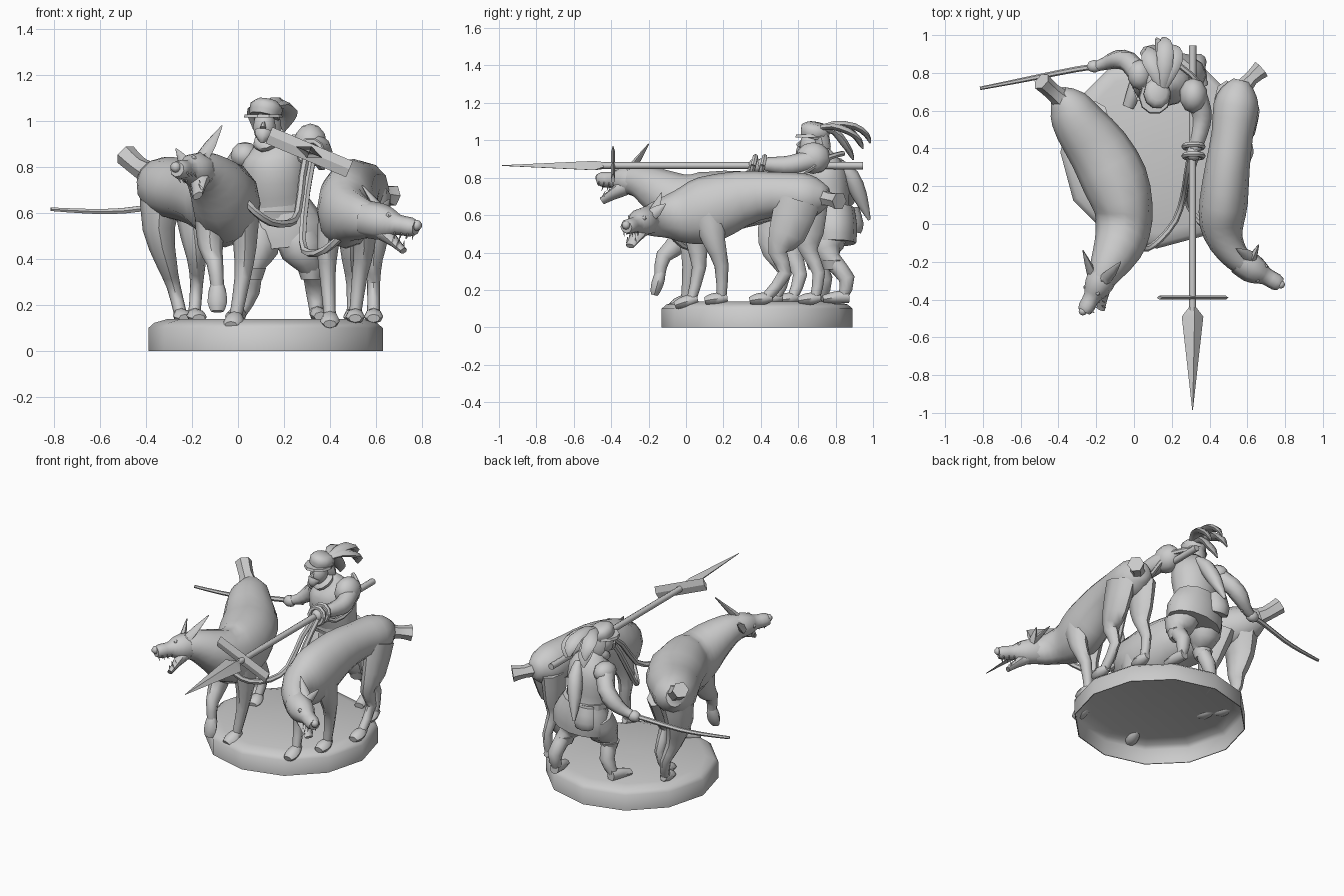
import bpy, bmesh, math
from mathutils import Vector as V

def finish(name, bm, angle=50):
    bmesh.ops.recalc_face_normals(bm, faces=bm.faces)
    me = bpy.data.meshes.new(name)
    bm.to_mesh(me)
    bm.free()
    me.shade_smooth()
    me.set_sharp_from_angle(angle=math.radians(angle))
    ob = bpy.data.objects.new(name, me)
    bpy.context.collection.objects.link(ob)
    return ob

def skin(name, rings, angle=50):
    bm = bmesh.new()
    rs = [[bm.verts.new(p) for p in r] for r in rings]
    n = len(rs[0])
    for a, b in zip(rs, rs[1:]):
        for i in range(n):
            bm.faces.new((a[i], a[(i + 1) % n], b[(i + 1) % n], b[i]))
    bm.faces.new(rs[0])
    bm.faces.new(rs[-1])
    return finish(name, bm, angle)

def spline(p, sub):
    p = [list(q) + [q[3]] * (5 - len(q)) for q in p]
    out = []
    for i in range(len(p) - 1):
        a, b, c, d = p[max(i - 1, 0)], p[i], p[i + 1], p[min(i + 2, len(p) - 1)]
        for k in range(sub):
            t = k / sub
            out.append([0.5 * (2 * B + (C - A) * t + (2 * A - 5 * B + 4 * C - D) * t * t
                        + (3 * B - A - 3 * C + D) * t ** 3) for A, B, C, D in zip(a, b, c, d)])
    return out + [p[-1]]

def loft(name, pts, n=8, ref=(0, 0, 1), sub=2, angle=50):
    """Elliptical tube through points (x, y, z, half width, half height)."""
    p = spline(pts, sub)
    rings = []
    for i, q in enumerate(p):
        t = (V(p[min(i + 1, len(p) - 1)][:3]) - V(p[max(i - 1, 0)][:3])).normalized()
        s = t.cross(V(ref)).normalized()
        u = s.cross(t)
        rings.append([V(q[:3]) + s * max(q[3], .001) * math.cos(2 * math.pi * k / n)
                      + u * max(q[4], .001) * math.sin(2 * math.pi * k / n) for k in range(n)])
    return skin(name, rings, angle)

def ball(name, c, r, seg=10):
    bm = bmesh.new()
    bmesh.ops.create_uvsphere(bm, u_segments=seg, v_segments=seg * 2 // 3, radius=1)
    r = r if isinstance(r, tuple) else (r, r, r)
    bmesh.ops.scale(bm, vec=r, verts=bm.verts)
    bmesh.ops.translate(bm, vec=c, verts=bm.verts)
    return finish(name, bm)

FWD = (0, -1, 0)

# Twelve-sided hollow base, a thin shell
prof = [(.02, .13), (.425, .13), (.48, .115), (.503, .095), (.505, 0),
        (.51, 0), (.51, .10), (.485, .122), (.43, .138), (.02, .138)]
skin("base", [[V((.12 + r * math.cos(math.tau * k / 12), .38 + r * math.sin(math.tau * k / 12), z))
               for k in range(12)] for r, z in prof], 60)

def head(tag, base, nose, jaw, ears):
    b, n, j = V(base), V(nose), V(jaw)
    f = (n - b).normalized()
    d = j - b
    u = -(d - f * d.dot(f)).normalized()
    s = f.cross(u)
    ring = lambda end, t, w, h: (*b.lerp(end, t), w, h)
    loft(tag + "_skull", [ring(n, -.15, .07, .08), ring(n, .2, .078, .08), ring(n, .45, .063, .064),
                          ring(n, .62, .046, .044), ring(n, .88, .045, .042), ring(n, 1, .035, .032)], 8, u)
    loft(tag + "_jaw", [ring(j, 0, .05, .05), ring(j, .4, .046, .04),
                        ring(j, .7, .036, .023), ring(j, 1, .026, .015)], 8, u)
    ball(tag + "_nose", n + u * .012, .024, 8)
    for sx in (-1, 1):
        ball(tag + "_eye", b.lerp(n, .46) + s * sx * .042 + u * .034, .013, 6)
        for t in (.62, .76, .9):
            for end, up, l in ((n, -1, .055), (j, 1, .035)):
                p = b.lerp(end, t) + s * sx * .025
                q = p + u * up * l
                loft(tag + "_tooth", [(*p, .009), (*q, .001)], 4, f, 1)
    for e in ears:
        sgn = 1 if (V(e) - b).dot(s) > 0 else -1
        p = b.lerp(n, .1) + s * sgn * .045 + u * .04
        m = p.lerp(V(e), .4)
        loft(tag + "_ear", [(*p, .033, .025), (*m, .028, .016), (*e, .003, .003)], 6, f)

def leg(tag, pts, toe):
    loft(tag, pts, 8, FWD)
    x, y, z = pts[-1][:3]
    d = V(toe)
    c = [V((x, y, z)) + d * t for t in (-.35, .1, .65, 1)]
    loft(tag + "_paw", [(*c[0], .02, .02), (*(c[1] - V((0, 0, .005))), .037, .032),
                        (*(c[2] - V((0, 0, .012))), .042, .03), (*(c[3] - V((0, 0, .018))), .028, .018)], 8)

# Left hound: raised, snarling head
loft("left_hound_body", [(-.40, .69, .76, .05, .06), (-.35, .63, .735, .11, .11), (-.29, .53, .71, .14, .135),
     (-.185, .39, .69, .165, .14), (-.10, .23, .675, .175, .165), (-.055, .08, .64, .155, .19),
     (-.06, -.04, .665, .145, .165), (-.088, -.13, .72, .13, .13), (-.14, -.23, .775, .098, .095),
     (-.17, -.29, .785, .075, .08)], 12)
head("left_hound", (-.16, -.27, .785), (-.265, -.465, .79), (-.175, -.45, .675),
     [(-.07, -.20, .98), (-.27, -.14, .88)])
loft("left_hound_tail", [(-.36, .64, .76, .06), (-.43, .70, .80, .045), (-.49, .755, .855, .05)], 6)
leg("left_hound_hind_outer", [(-.33, .58, .70, .10, .12), (-.345, .56, .53, .07, .10),
    (-.31, .57, .38, .045, .055), (-.28, .61, .28, .03, .038), (-.25, .57, .16, .028)], (.02, -.09, 0))
leg("left_hound_hind_inner", [(-.21, .54, .68, .08, .12), (-.19, .47, .50, .06, .09),
    (-.18, .46, .40, .042, .05), (-.18, .53, .29, .028, .035), (-.19, .48, .16, .027)], (.02, -.09, 0))
leg("left_hound_fore_planted", [(.03, .04, .62, .065, .11), (.03, .03, .45, .05, .065),
    (.02, .02, .32, .035, .04), (-.01, 0, .15, .027)], (-.02, -.08, -.02))
leg("left_hound_fore_raised", [(-.12, .02, .60, .07, .11), (-.12, -.03, .46, .055, .065),
    (-.10, -.12, .38, .036, .042), (-.09, -.14, .28, .029)], (0, -.03, -.09))

# Right hound: lowered head turned outward
loft("right_hound_body", [(.57, .76, .70, .045, .05), (.555, .70, .70, .095, .10), (.54, .62, .70, .12, .125),
     (.52, .47, .71, .11, .12), (.495, .3, .69, .118, .148), (.475, .12, .63, .128, .18),
     (.465, 0, .60, .118, .155), (.49, -.10, .59, .092, .115), (.545, -.18, .575, .072, .09),
     (.60, -.22, .565, .065, .07)], 12)
head("right_hound", (.58, -.21, .57), (.775, -.32, .535), (.72, -.30, .435),
     [(.54, -.13, .72), (.66, -.11, .66)])
loft("right_hound_tail", [(.56, .70, .70, .055), (.62, .77, .685, .038), (.675, .82, .675, .05)], 6)
leg("right_hound_hind_outer", [(.60, .60, .68, .065, .12), (.60, .54, .50, .055, .10),
    (.59, .49, .40, .04, .05), (.59, .53, .29, .028, .036), (.59, .43, .16, .028)], (0, -.09, 0))
leg("right_hound_hind_inner", [(.49, .66, .68, .065, .10), (.49, .65, .50, .052, .085),
    (.49, .66, .40, .038, .045), (.50, .71, .29, .028, .034), (.50, .69, .16, .027)], (0, -.09, 0))
leg("right_hound_fore_outer", [(.54, .12, .62, .06, .10), (.55, .15, .46, .047, .06),
    (.53, .19, .33, .034, .038), (.51, .19, .16, .026)], (0, -.09, 0))
leg("right_hound_fore_inner", [(.41, .10, .60, .06, .10), (.39, .06, .45, .047, .06),
    (.39, .07, .32, .034, .038), (.40, .03, .15, .026)], (0, -.09, -.015))

# Leashes gathered at the hand
loft("left_leash", [(.30, .38, .86, .017), (.28, .26, .76, .017), (.26, .14, .60, .017), (.22, .02, .555, .017),
     (.14, -.08, .56, .017), (.07, -.13, .61, .017), (.01, -.12, .68, .017)], 6)
loft("right_leash", [(.33, .36, .86, .017), (.30, .26, .70, .017), (.28, .14, .48, .017), (.31, .06, .425, .017),
     (.38, -.02, .44, .017), (.45, -.08, .50, .017)], 6, (1, 0, 0))
loft("slack_leash", [(.32, .38, .86, .015), (.36, .48, .80, .015), (.37, .62, .82, .015), (.35, .74, .90, .015),
     (.24, .84, .93, .015)], 6)
for i in range(2):
    y = .36 + .05 * i
    loft("leash_wrap", [(.315 + .05 * math.cos(t), y + .012 * math.sin(t), .865 + .05 * math.sin(t), .015)
                        for t in [math.tau * k / 10 for k in range(11)]], 6, (0, 1, 0), 1)

# Boar spear with tilted crossbar
loft("spear_shaft", [(.31, .945, .865, .02), (.31, -.47, .865, .018)], 8, sub=1)
a = V((math.cos(.4), 0, -math.sin(.4)))
up = (math.sin(.4), 0, math.cos(.4))
loft("spear_head", [(.31, -.44, .865, .02), (.31, -.49, .865, .062, .027), (.31, -.985, .865, .002)], 4, up, 1, 20)
c = V((.31, -.39, .865))
loft("spear_crossbar", [(*(c - a * .19), .038, .011), (*(c + a * .19), .038, .011)], 4, (0, 1, 0), 1, 20)

# Handler: legs, breeches, boots
def man_leg(tag, pts, toe):
    loft(tag, pts, 10, FWD)
    x, y, z = pts[-1][:3]
    loft(tag + "_boot", [(x, y + .03, z, .03, .035), (x + toe[0] * .4, y + toe[1] * .4, z - .005, .036, .032),
         (x + toe[0], y + toe[1], z - .015, .03, .02)], 8)
    k = pts[-3]
    loft(tag + "_cuff", [(*k[:3], .062), (k[0], k[1], k[2] - .05, .045)], 8, FWD, 1)
man_leg("handler_right_leg", [(.09, .78, .54, .09), (.08, .74, .44, .095), (.06, .70, .36, .05),
        (.05, .74, .26, .045), (.01, .73, .165, .028)], (-.04, -.11))
man_leg("handler_left_leg", [(.24, .79, .54, .09), (.28, .75, .44, .095), (.32, .78, .36, .05),
        (.34, .86, .26, .045), (.34, .84, .165, .028)], (.02, -.11))

# Handler: coat, skirt, belt, pouch
loft("coat", [(.18, .80, .52, .15, .11), (.17, .77, .62, .135, .105), (.16, .75, .74, .145, .125),
     (.16, .74, .84, .14, .115), (.15, .73, .90, .09, .075), (.14, .71, .93, .05)], 12, FWD)
loft("coat_skirt", [(.18, .79, .64, .135, .11), (.195, .79, .54, .185, .125), (.205, .79, .45, .18, .12)], 12, FWD)
loft("belt", [(.17, .775, .605, .142, .118), (.17, .775, .64, .142, .118)], 12, FWD, 1, 30)
loft("pouch", [(.10, .89, .64, .06, .035), (.10, .905, .55, .07, .045), (.10, .90, .51, .06, .035)], 8, FWD)
loft("hunting_horn", [(.20, .82, .88, .022), (.18, .88, .81, .045), (.15, .93, .70, .04), (.12, .98, .575, .008)], 8, FWD)

# Handler: arms with puffed sleeves
ball("left_sleeve", (.315, .68, .905), (.075, .095, .085))
loft("left_arm", [(.32, .70, .90, .06), (.355, .60, .875, .055), (.355, .53, .865, .05), (.335, .44, .87, .04),
     (.32, .39, .87, .03)], 8)
ball("left_hand", (.315, .375, .865), (.042, .045, .04), 8)
ball("right_sleeve", (.03, .79, .85), (.065, .08, .06))
loft("right_arm", [(.02, .80, .84, .055), (-.03, .86, .77, .055), (-.09, .87, .71, .05), (-.15, .85, .665, .035),
     (-.20, .835, .645, .027)], 8)
ball("right_hand", (-.21, .835, .64), (.043, .036, .035), 8)
loft("whip", [(-.12, .845, .65, .015), (-.30, .82, .635, .015), (-.5, .78, .61, .014), (-.65, .75, .608, .012),
     (-.815, .718, .617, .009)], 6)

# Handler: head, beard, hat, feathers
loft("neck_ruff", [(.14, .70, .90, .06), (.13, .69, .92, .07), (.125, .68, .935, .05)], 10, FWD)
ball("face", (.115, .67, .975), (.052, .062, .07))
loft("face_nose", [(.112, .615, .995, .006), (.108, .597, .97, .014)], 6, sub=1)
loft("beard", [(.112, .625, .955, .04, .03), (.108, .612, .93, .03, .026), (.105, .61, .905, .008)], 8, FWD)
loft("hair", [(.125, .72, 1.02, .055, .045), (.13, .735, .96, .06, .04), (.135, .745, .91, .04, .025)], 8, FWD)
loft("hat_brim", [(.11, .67, 1.015, .085, .09), (.11, .67, 1.03, .08, .085)], 10, (0, -1, .1), 1, 30)
loft("hat_crown", [(.115, .685, 1.02, .066, .075), (.125, .695, 1.065, .072, .082), (.13, .70, 1.09, .045, .05)],
     10, FWD)
for dx, dy, dz in ((.02, .0, -.0), (-.06, -.05, -.02), (.07, -.04, -.03), (-.02, -.09, -.09)):
    loft("hat_feather", [(.15, .70, 1.06, .015, .012), (.15 + dx * .5, .79, 1.085 + dz * .4, .035, .02),
         (.145 + dx, .90 + dy * .6, 1.075 + dz, .045, .02), (.14 + dx, .965 + dy, 1.03 + dz, .035, .015),
         (.13 + dx, .985 + dy, .985 + dz, .006, .004)], 6)
